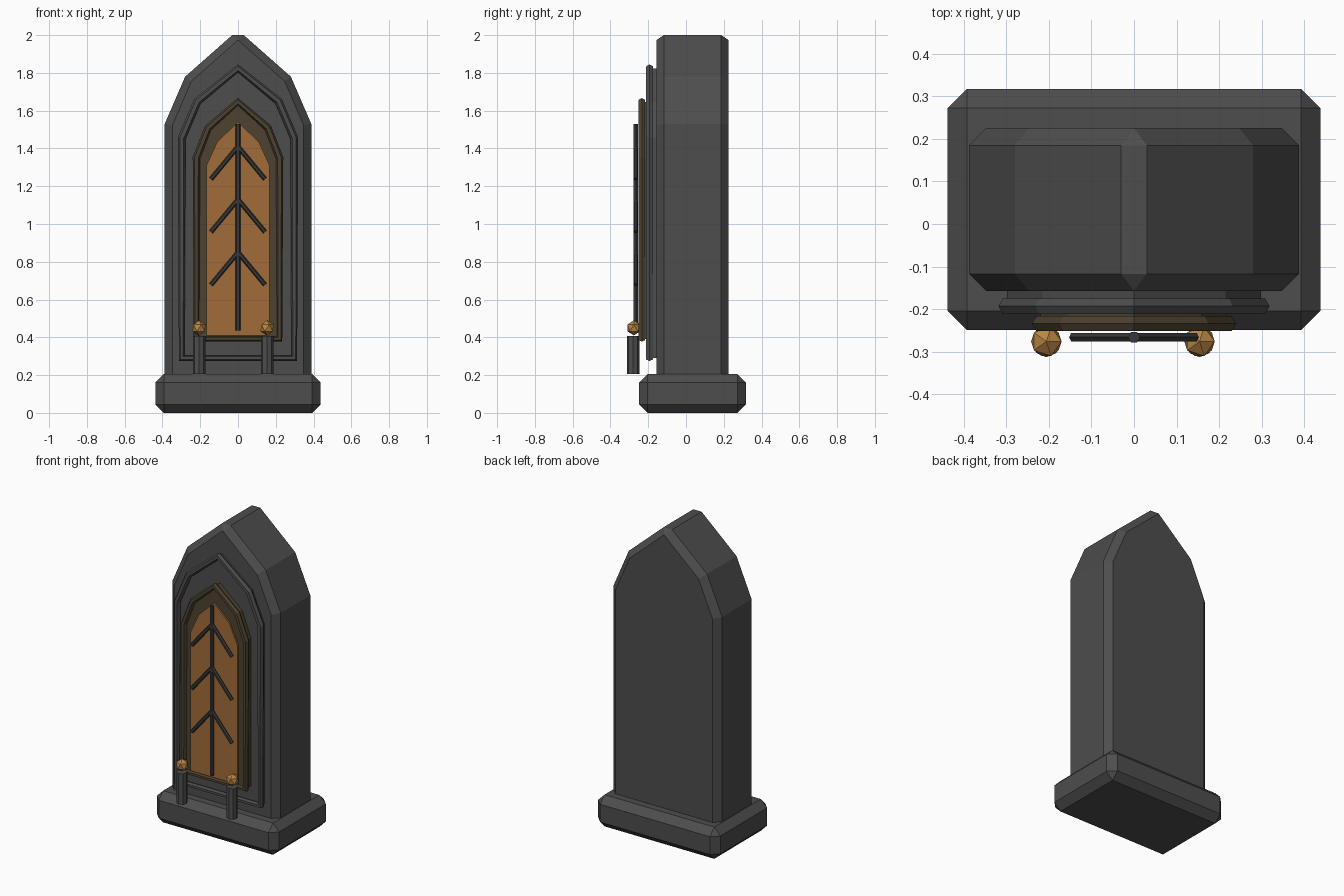
import bpy, bmesh, math
from mathutils import Vector

if "Cube" in bpy.data.objects:
    bpy.data.objects.remove(bpy.data.objects["Cube"])


def material(name, rgb):
    m = bpy.data.materials.new(name)
    m.diffuse_color = (*rgb, 1)
    m.use_nodes = True
    m.node_tree.nodes["Principled BSDF"].inputs["Base Color"].default_value = m.diffuse_color
    return m


STONE = material("dark_stone", (0.075, 0.075, 0.075))
IRON = material("dark_iron", (0.04, 0.04, 0.04))
BRONZE = material("aged_bronze", (0.075, 0.055, 0.03))
AMBER = material("amber_glass", (0.36, 0.15, 0.04))
GOLD = material("gold", (0.48, 0.24, 0.06))


def finish(bm, name, mat, bevel=0):
    bmesh.ops.recalc_face_normals(bm, faces=bm.faces)
    me = bpy.data.meshes.new(name)
    bm.to_mesh(me)
    bm.free()
    me.materials.append(mat)
    ob = bpy.data.objects.new(name, me)
    bpy.context.collection.objects.link(ob)
    if bevel:
        mod = ob.modifiers.new("bevel", "BEVEL")
        mod.width = bevel
        mod.segments = 1
        mod.limit_method = "ANGLE"
        mod.angle_limit = math.radians(30)
    return ob


def arch(w, knee, z0, z1, z2, z3):
    """Pointed arch outline: half width, knee half width, four heights."""
    return [(-w, z0), (w, z0), (w, z1), (knee, z2), (0, z3), (-knee, z2), (-w, z1)]


def plate(name, outline, y0, y1, mat, bevel=0):
    bm = bmesh.new()
    f = bm.faces.new([bm.verts.new((x, y0, z)) for x, z in outline])
    r = bmesh.ops.extrude_face_region(bm, geom=[f])
    vs = [v for v in r["geom"] if isinstance(v, bmesh.types.BMVert)]
    bmesh.ops.translate(bm, verts=vs, vec=(0, y1 - y0, 0))
    return finish(bm, name, mat, bevel)


def tube(name, path, y, r, mat, closed=False):
    """Six-sided tube along a path in the xz plane."""
    bm = bmesh.new()
    pts = [Vector((x, y, z)) for x, z in path]
    n = len(pts)
    rings = []
    for i, p in enumerate(pts):
        a = pts[i - 1] if closed or i > 0 else p
        b = pts[(i + 1) % n] if closed or i < n - 1 else p
        t = ((p - a).normalized() + (b - p).normalized()).normalized()
        side = Vector((t.z, 0, -t.x))
        rings.append([bm.verts.new(p + side * r * math.cos(k * math.pi / 3)
                                   + Vector((0, r * math.sin(k * math.pi / 3), 0))) for k in range(6)])
    for i in range(n if closed else n - 1):
        a, b = rings[i], rings[(i + 1) % n]
        for k in range(6):
            bm.faces.new((a[k], a[(k + 1) % 6], b[(k + 1) % 6], b[k]))
    if not closed:
        bm.faces.new(rings[0])
        bm.faces.new(rings[-1])
    return finish(bm, name, mat)


# Plinth
bm = bmesh.new()
bmesh.ops.create_cube(bm, size=1)
bmesh.ops.scale(bm, vec=(0.876, 0.566, 0.205), verts=bm.verts)
bmesh.ops.translate(bm, vec=(0, 0.034, 0.1025), verts=bm.verts)
finish(bm, "plinth", STONE, 0.045)

# Main slab
plate("slab", arch(0.388, 0.28, 0.12, 1.53, 1.78, 2.027), -0.157, 0.225, STONE, 0.04)

# Outer arch panel and moulding
outer = arch(0.298, 0.215, 0.29, 1.455, 1.65, 1.824)
plate("outer_panel", outer, -0.182, -0.15, STONE)
tube("outer_moulding", outer, -0.193, 0.021, STONE, True)

# Inner bronze panel and moulding
inner = arch(0.22, 0.158, 0.392, 1.35, 1.51, 1.647)
plate("inner_panel", inner, -0.235, -0.18, BRONZE)
tube("inner_moulding", inner, -0.234, 0.02, BRONZE, True)

# Amber window
plate("window", arch(0.167, 0.11, 0.41, 1.31, 1.435, 1.54), -0.245, -0.23, AMBER)

# Window tracery: stem and paired branches
tube("stem", [(0, 0.435), (0, 1.53)], -0.266, 0.014, IRON)
for i, z in enumerate((0.85, 1.13, 1.41)):
    for s in (-1, 1):
        tube(f"branch_{i}_{s}", [(0, z), (s * 0.143, z - 0.172)], -0.266, 0.012, IRON)

# Candle posts with faceted flames
for x in (-0.206, 0.154):
    bm = bmesh.new()
    bmesh.ops.create_cone(bm, cap_ends=True, segments=8, radius1=0.033, radius2=0.033, depth=0.2)
    bmesh.ops.translate(bm, vec=(x, -0.28, 0.307), verts=bm.verts)
    finish(bm, "post", STONE)
    bm = bmesh.new()
    bmesh.ops.create_icosphere(bm, subdivisions=1, radius=0.04)
    bmesh.ops.translate(bm, vec=(x, -0.276, 0.45), verts=bm.verts)
    finish(bm, "flame", GOLD)
